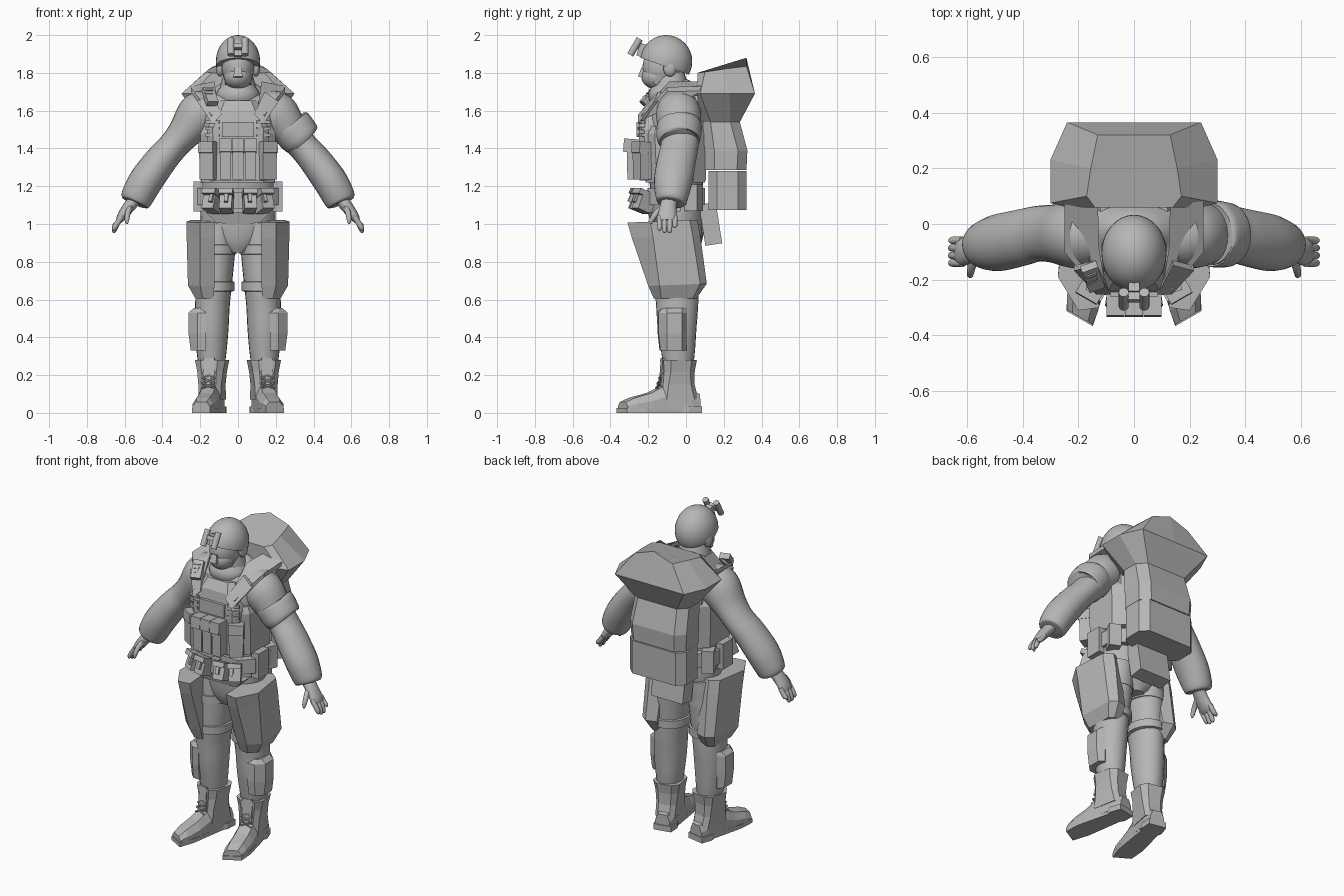
import bpy, bmesh, math
from mathutils import Vector, Matrix, Euler

grey = bpy.data.materials.new("plain grey")
grey.diffuse_color = (0.47, 0.47, 0.47, 1)


def finish(name, bm, smooth=False):
    bmesh.ops.recalc_face_normals(bm, faces=bm.faces)
    me = bpy.data.meshes.new(name)
    bm.to_mesh(me)
    bm.free()
    me.materials.append(grey)
    if smooth:
        me.shade_smooth()
        me.set_sharp_from_angle(angle=math.radians(40))
    ob = bpy.data.objects.new(name, me)
    bpy.context.collection.objects.link(ob)
    return ob


def loft(name, rings, smooth=False, mat=None):
    """Skin equal-length rings of points and cap both ends."""
    bm = bmesh.new()
    vs = [[bm.verts.new(p) for p in r] for r in rings]
    n = len(rings[0])
    for a, b in zip(vs, vs[1:]):
        for i in range(n):
            bm.faces.new((a[i], a[(i + 1) % n], b[(i + 1) % n], b[i]))
    bm.faces.new(vs[0])
    bm.faces.new(vs[-1])
    if mat:
        bm.transform(mat)
    return finish(name, bm, smooth)


def oct_ring(z, w, y0, y1, c):
    """Chamfered rectangle at height z."""
    return [(x, y, z) for x, y in ((-w + c, y0), (w - c, y0), (w, y0 + c), (w, y1 - c),
                                   (w - c, y1), (c - w, y1), (-w, y1 - c), (-w, y0 + c))]


def tube(name, nodes, s=1, n=24, sub=4):
    """Smooth limb through nodes (x, y, z, radius across, radius front-back)."""
    P = [Vector(q) for q in nodes]
    pts = []
    for i in range(len(P) - 1):
        a, b, c, d = P[max(i - 1, 0)], P[i], P[i + 1], P[min(i + 2, len(P) - 1)]
        for k in range(sub):
            t = k / sub
            pts.append(0.5 * (2 * b + (c - a) * t + (2 * a - 5 * b + 4 * c - d) * t * t
                              + (3 * b - a - 3 * c + d) * t ** 3))
    pts.append(P[-1])
    rings = []
    for i, p in enumerate(pts):
        d = (pts[min(i + 1, len(pts) - 1)].xyz - pts[max(i - 1, 0)].xyz).normalized()
        u = d.cross(Vector((0, 1, 0))).normalized()
        v = u.cross(d)
        ring = []
        for k in range(n):
            t = 2 * math.pi * k / n
            q = Vector(p[:3]) + u * p[3] * math.cos(t) + v * p[4] * math.sin(t)
            ring.append((q.x * s, q.y, q.z))
        rings.append(ring)
    return loft(name, rings, True)


def box(name, c, size, rot=(0, 0, 0), taper=1.0, s=1):
    """Box with its bottom scaled by taper; rot in degrees; s=-1 mirrors in x."""
    bm = bmesh.new()
    bmesh.ops.create_cube(bm, size=1)
    for v in bm.verts:
        k = taper if v.co.z < 0 else 1
        v.co = Vector((v.co.x * size[0] * k, v.co.y * size[1] * k, v.co.z * size[2]))
    m = Matrix.Translation(c) @ Euler([math.radians(a) for a in rot]).to_matrix().to_4x4()
    bm.transform(Matrix.Scale(s, 4, (1, 0, 0)) @ m)
    return finish(name, bm)


def ball(name, c, r, cut=None):
    bm = bmesh.new()
    bmesh.ops.create_uvsphere(bm, u_segments=32, v_segments=20, radius=1)
    bm.transform(Matrix.Translation(c) @ Matrix.Diagonal((*r, 1)))
    if cut:
        res = bmesh.ops.bisect_plane(bm, geom=bm.verts[:] + bm.edges[:] + bm.faces[:],
                                     plane_co=cut[0], plane_no=cut[1], clear_outer=True)
        bmesh.ops.holes_fill(bm, edges=[e for e in res['geom_cut'] if isinstance(e, bmesh.types.BMEdge)])
    return finish(name, bm, True)


def rod(name, a, b, r, n=12):
    a, b = Vector(a), Vector(b)
    bm = bmesh.new()
    bmesh.ops.create_cone(bm, cap_ends=True, segments=n, radius1=r, radius2=r, depth=(b - a).length)
    q = (b - a).to_track_quat('Z', 'Y').to_matrix().to_4x4()
    bm.transform(Matrix.Translation((a + b) / 2) @ q)
    return finish(name, bm, True)


# head, mask and helmet
ball("head", (0, -0.125, 1.83), (0.085, 0.105, 0.115))
ball("face_mask", (0, -0.142, 1.78), (0.075, 0.095, 0.07))
box("mask_nose", (0, -0.228, 1.80), (0.035, 0.03, 0.05), (-15, 0, 0), 1.4)
ball("helmet", (0, -0.105, 1.86), (0.117, 0.138, 0.14), ((0, -0.105, 1.832), (0, -0.35, -1)))
box("helmet_mount", (0, -0.235, 1.92), (0.04, 0.035, 0.07), (-20, 0, 0))
box("goggle_bridge", (0, -0.262, 1.94), (0.08, 0.03, 0.025), (-25, 0, 0))
for s in (-1, 1):
    rod("goggle_tube", (s * 0.037, -0.295, 1.895), (s * 0.037, -0.245, 1.98), 0.018, 16)
    ball("ear_cup", (s * 0.095, -0.085, 1.825), (0.022, 0.035, 0.045))
    box("chin_strap", (0.071, -0.14, 1.785), (0.012, 0.02, 0.10), (-30, 12, 0), s=s)

# neck scarf, torso and pelvis
tube("neck", [(0, -0.06, 1.62, .1, .1), (0, -0.08, 1.70, .1, .1), (0, -0.09, 1.80, .075, .08)])
tube("scarf", [(0, -0.085, 1.65, .11, .10), (0, -0.09, 1.69, .115, .11), (0, -0.09, 1.73, .09, .09)])
tube("torso", [(0, -0.04, 0.98, .185, .125), (0, -0.05, 1.2, .195, .14), (0, -0.06, 1.4, .19, .155),
               (0, -0.055, 1.55, .22, .16), (0, -0.045, 1.65, .21, .135), (0, -0.045, 1.70, .15, .10),
               (0, -0.06, 1.73, .09, .07)], n=32)
tube("pelvis", [(0, -0.04, 0.85, .06, .10), (0, -0.04, 0.91, .16, .125),
                (0, -0.04, 1.0, .195, .14), (0, -0.04, 1.1, .20, .14)])

# plate carrier vest
loft("vest_wrap", [oct_ring(1.22, .195, -.215, .10, .06), oct_ring(1.48, .20, -.225, .10, .06),
                   oct_ring(1.52, .18, -.22, .09, .06)])
loft("front_plate", [oct_ring(1.23, .15, -.245, -.10, .03), oct_ring(1.5, .165, -.25, -.10, .03),
                     oct_ring(1.60, .12, -.235, -.09, .03), oct_ring(1.655, .10, -.20, -.09, .03)])
loft("back_plate", [oct_ring(1.23, .16, 0, .105, .03), oct_ring(1.6, .16, 0, .105, .03),
                    oct_ring(1.68, .12, 0, .09, .03)])
box("chest_panel", (0, -0.252, 1.50), (0.17, 0.02, 0.08))
for x in (-0.066, 0, 0.066):
    box("magazine_pouch", (x, -0.275, 1.325), (0.061, 0.075, 0.18), taper=0.95)
    box("pouch_flap", (x, -0.288, 1.415), (0.064, 0.085, 0.07), (-4, 0, 0))
for s in (-1, 1):
    box("side_pouch", (0.148, -0.225, 1.32), (0.085, 0.085, 0.17), (0, 0, 30), 0.95, s)
    box("side_pouch_flap", (0.15, -0.228, 1.405), (0.088, 0.09, 0.06), (-3, 0, 30), 1, s)
    for z in (1.47, 1.505, 1.54):
        box("webbing_strip", (0.135, -0.238, z), (0.075, 0.016, 0.016), (0, 0, 15), 1, s)
    # shoulder straps: top plate and front strap
    loft("shoulder_pad", [[(s * x, y, z + dz) for x, y, z in
         ((.10, -.235, 1.56), (.14, -.235, 1.55), (.25, -.10, 1.70), (.25, .09, 1.705),
          (.13, .09, 1.73), (.125, -.09, 1.73))] for dz in (0, 0.025)])
    loft("chest_strap", [[(s * x, y + d, z) for x, y, z in
         ((.085, -.235, 1.58), (.135, -.235, 1.53), (.215, -.15, 1.65), (.14, -.13, 1.70))]
         for d in (0, -0.018)])

# radio on the strap
box("radio", (-0.148, -0.19, 1.675), (0.06, 0.035, 0.11), (-45, 0, 20))
for i in range(3):
    box("radio_keys", (-0.152, -0.217 + i * .016, 1.675 + i * .018), (0.04, 0.006, 0.012), (-45, 0, 20))

# belt and its pouches
loft("belt", [oct_ring(1.10, .215, -.205, .10, .07), oct_ring(1.19, .215, -.205, .10, .07)])
box("buckle", (0, -0.215, 1.125), (0.05, 0.04, 0.09))
loft("groin_flap", [[(-.17, y, 1.06), (.17, y, 1.06), (.12, y + .01, 1.01), (0, y + .03, .99),
                     (-.12, y + .01, 1.01)] for y in (-.20, -.10)])
for s in (-1, 1):
    for x, y, a, w in ((.06, -.245, 8, .07), (.135, -.22, 30, .075)):
        box("belt_pouch", (x, y, 1.115), (w, 0.09, 0.10), (-22, 0, a), 0.92, s)
        box("belt_pouch_lid", (x, y - .005, 1.16), (w + .005, 0.095, 0.03), (-22, 0, a), 1, s)
        box("belt_pouch_clip", (x * 1.04, y - .045, 1.14), (.02, 0.02, 0.05), (-22, 0, a), 1, s)
    box("hip_pouch", (.21, -.08, 1.145), (0.05, 0.10, 0.16), s=s)
    box("rear_pouch", (.185, .04, 1.14), (0.07, 0.075, 0.14), (0, 0, -25), 1, s)

# arms, sleeves and hands
for s in (-1, 1):
    tube("arm", [(.13, -.04, 1.60, .10, .10), (.20, -.04, 1.58, .122, .12), (.285, -.035, 1.48, .09, .105),
                 (.345, -.035, 1.41, .08, .10), (.41, -.05, 1.335, .085, .102), (.49, -.068, 1.225, .09, .102),
                 (.541, -.076, 1.13, .083, .083), (.55, -.078, 1.112, .065, .068)], s)
    tube("palm", [(.545, -.085, 1.13, .034, .042), (.578, -.095, 1.09, .032, .045), (.615, -.10, 1.04, .026, .05),
                  (.632, -.10, 1.015, .016, .045)], s, 16)
    for k in range(4):
        y = -.14 + k * .027
        tip = .965 - .012 * (k in (1, 2)) + .015 * (k == 3)
        tube("finger", [(.615, y, 1.04, .015, .015), (.642, y, 1.0, .015, .0145),
                        (.656, y, tip + .01, .012, .012), (.66, y, tip, .004, .004)], s, 10, 2)
    tube("thumb", [(.57, -.11, 1.09, .018, .022), (.583, -.155, 1.06, .015, .017),
                   (.588, -.182, 1.02, .012, .013), (.588, -.185, 1.0, .005, .005)], s, 10, 2)
tube("arm_band", [(.275, -.035, 1.525, .10, .11), (.285, -.035, 1.513, .113, .12), (.335, -.04, 1.452, .107, .115),
                  (.345, -.04, 1.44, .09, .10)])

# legs with strap rings, thigh armour, shin pads and boots
for s in (-1, 1):
    tube("leg", [(.105, -.04, 1.0, .10, .125), (.115, -.045, .88, .102, .125), (.125, -.05, .70, .095, .118),
                 (.135, -.047, .58, .092, .112), (.14, -.047, .45, .09, .103), (.14, -.042, .33, .08, .09),
                 (.14, -.04, .22, .065, .075)], s)
    for z, x, r in ((.67, .125, .106), (.865, .117, .108)):
        tube("thigh_strap", [(x, -.048, z - .03, r - .02, r), (x, -.048, z - .024, r, r + .02),
                             (x, -.048, z + .024, r, r + .02), (x, -.048, z + .03, r - .02, r)], s, 24, 1)
    loft("thigh_armour", [[(s * x, y, z + y * k) for x, y in pts] for z, k, pts in (
        (1.02, .04, ((.125, -.30), (.20, -.31), (.273, -.19), (.25, .02), (.20, .06), (.13, .02))),
        (.94, .04, ((.125, -.28), (.20, -.287), (.272, -.175), (.252, .035), (.20, .075), (.13, .04))),
        (.68, .04, ((.125, -.19), (.20, -.20), (.265, -.14), (.25, .075), (.205, .11), (.14, .09))),
        (.605, 0, ((.13, -.165), (.185, -.17), (.225, -.13), (.22, .035), (.19, .055), (.14, .05))))])
    loft("shin_pad", [[(s * x, y, z) for x, y in ((.17, -.15 + d), (.215, -.145 + d), (o, -.10), (o, -.02),
                                                  (.22, .005), (.17, -.02))]
                      for z, o, d in ((.33, .25, .01), (.42, .262, 0), (.53, .262, 0), (.555, .235, .02))])

    # boot built facing -y, sheared and splayed outward
    m = Matrix.Translation((s * .135, -.03, 0)) @ Matrix.Rotation(s * math.radians(11), 4, 'Z')

    def skew(x, y, z):
        return (x, y + max(0, -y) * x * s * 1.1, z)
    foot = [(.10, .045, .10), (.05, .056, .12), (-.08, .058, .15), (-.17, .062, .105),
            (-.26, .06, .08), (-.31, .05, .058)]
    loft("boot_foot", [[skew(*p) for p in ((-w, y, .02), (w, y, .02), (w, y, h * .6), (w * .6, y, h),
                                           (-w * .6, y, h), (-w, y, h * .6))] for y, w, h in foot], mat=m)
    for nm, ya, yb, h in (("boot_heel", .105, .0, .035), ("boot_sole", .0, -.315, .025)):
        loft(nm, [[skew(x * w, y, z) for x, y, w in
                   ((-1, ya, .055), (1, ya, .055), (1, (ya + 2 * yb) / 3, .065), (1, yb, .052),
                    (-1, yb, .052), (-1, (ya + 2 * yb) / 3, .065))] for z in (0, h)], mat=m)
    loft("boot_shaft", [oct_ring(.07, .06, -.11, .09, .025), oct_ring(.15, .062, -.10, .07, .025),
                        oct_ring(.22, .070, -.095, .07, .03), oct_ring(.28, .082, -.10, .08, .035)], mat=m)
    box("boot_tongue", m @ Vector((0, -.09, .215)), (.06, .03, .15), (-4, 0, s * 11))
    for k in range(5):
        y, z = -.125 + .009 * k, .13 + .027 * k
        for e in (-1, 1):
            rod("boot_lace", m @ Vector((-.035 * e, y, z)), m @ Vector((.035 * e, y + .008, z + .028)), .005, 6)

# backpack: lower body, flared peaked lid, chamfered bag and hanging pouch
loft("backpack_body", [oct_ring(1.285, .19, .10, .32, .05), oct_ring(1.39, .195, .10, .325, .05),
                       oct_ring(1.54, .185, .08, .285, .05)])
loft("backpack_lid", [[(sx * x, y, z) for sx, x, y, z in (
    (-1, a, .06, z0), (1, a, .06, z0), (1, b, y1, z1), (1, b2, y2, z2), (1, c, y3, z3), (1, 0, y3, z4),
    (-1, c, y3, z3), (-1, b2, y2, z2), (-1, b, y1, z1))] for a, z0, b, y1, z1, b2, y2, z2, c, y3, z3, z4 in (
        (.135, 1.54, .185, .13, 1.54, .185, .235, 1.54, .135, .285, 1.54, 1.54),
        (.24, 1.69, .30, .075, 1.69, .30, .23, 1.69, .24, .365, 1.69, 1.69),
        (.14, 1.80, .17, .10, 1.805, .155, .20, 1.82, .13, .32, 1.835, 1.88))])
loft("backpack_lower_bag", [oct_ring(z, .195, .118, .32, .045) for z in (1.075, 1.28)])
box("backpack_hanging_pouch", (0, .13, 1.0), (.22, .09, .22), (9, 0, 0))
